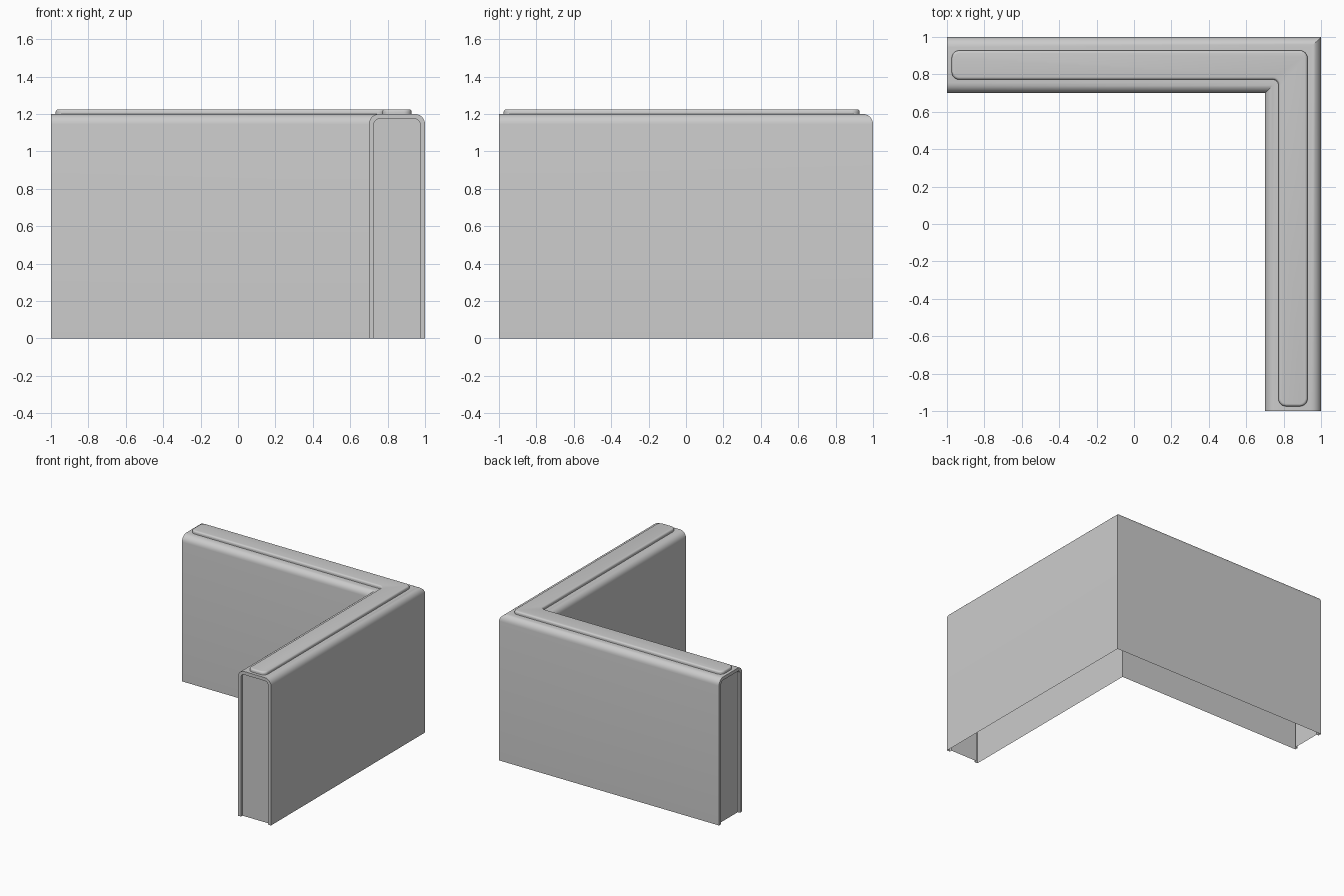
import bpy, bmesh
from math import pi, sin, cos, radians
from mathutils import Vector

if "Cube" in bpy.data.objects:
    bpy.data.objects.remove(bpy.data.objects["Cube"])

T, H = 0.30, 1.20        # wall thickness and height
RIM, DEPTH = 0.027, 0.02  # end frame width and recess depth


def finish(bm, name):
    bmesh.ops.remove_doubles(bm, verts=bm.verts, dist=1e-5)
    bmesh.ops.recalc_face_normals(bm, faces=bm.faces)
    me = bpy.data.meshes.new(name)
    bm.to_mesh(me)
    bm.free()
    ob = bpy.data.objects.new(name, me)
    bpy.context.collection.objects.link(ob)
    bpy.ops.object.select_all(action='DESELECT')
    ob.select_set(True)
    bpy.context.view_layer.objects.active = ob
    bpy.ops.object.shade_smooth_by_angle(angle=radians(30))
    return ob


def bridge(bm, a, b, closed=False):
    n = len(a)
    for i in range(n if closed else n - 1):
        j = (i + 1) % n
        bm.faces.new((a[i], a[j], b[j], b[i]))


def arch(inset, r, seg=6):
    """Open wall section as (distance from outer face, height)."""
    lo, hi, top = inset, T - inset, H - inset
    pts = [(lo, 0)]
    for i in range(seg + 1):
        t = pi / 2 * i / seg
        pts.append((lo + r - r * cos(t), top - r + r * sin(t)))
    return pts + [(lo + hi - d, z) for d, z in reversed(pts)]


# Hollow L-shaped wall with mitred corner and recessed ends
bm = bmesh.new()
outer, inner = arch(0, 0.055), arch(RIM, 0.028)
corner = [bm.verts.new((1 - d, 1 - d, z)) for d, z in outer]
for place in (lambda d, s, z: (s, 1 - d, z), lambda d, s, z: (1 - d, s, z)):
    end = [bm.verts.new(place(d, -1, z)) for d, z in outer]
    rim = [bm.verts.new(place(d, -1, z)) for d, z in inner]
    back = [bm.verts.new(place(d, -1 + DEPTH, z)) for d, z in inner]
    bridge(bm, corner, end)
    bridge(bm, end, rim)
    bridge(bm, rim, back)
    bm.faces.new(back)
finish(bm, "corner_wall")


def strip_outline(o, seg=6):
    """Rounded L outline shrunk by o."""
    s, a, b = -0.975 + o, 0.772 + o, 0.928 - o
    c = [Vector(p) for p in ((s, a), (a, a), (a, s), (b, s), (b, b), (s, b))]
    pts = []
    for i, p in enumerate(c):
        u = (c[i - 1] - p).normalized()
        v = (c[(i + 1) % 6] - p).normalized()
        r = 0.03 + o if i == 1 else 0.042 - o
        for k in range(seg + 1):
            t = pi / 2 * k / seg
            pts.append(p + r * (u + v) - r * (v * cos(t) + u * sin(t)))
    return pts


# Raised strip along the top with softened edge
bm = bmesh.new()
levels = [(0, H - 0.005)]
R = 0.014
for k in range(5):
    t = pi / 2 * k / 4
    levels.append((R - R * cos(t), H + 0.025 - R + R * sin(t)))
rings = [[bm.verts.new((p.x, p.y, z)) for p in strip_outline(o)] for o, z in levels]
for lo, hi in zip(rings, rings[1:]):
    bridge(bm, lo, hi, True)
bm.faces.new(rings[-1])
finish(bm, "top_strip")
